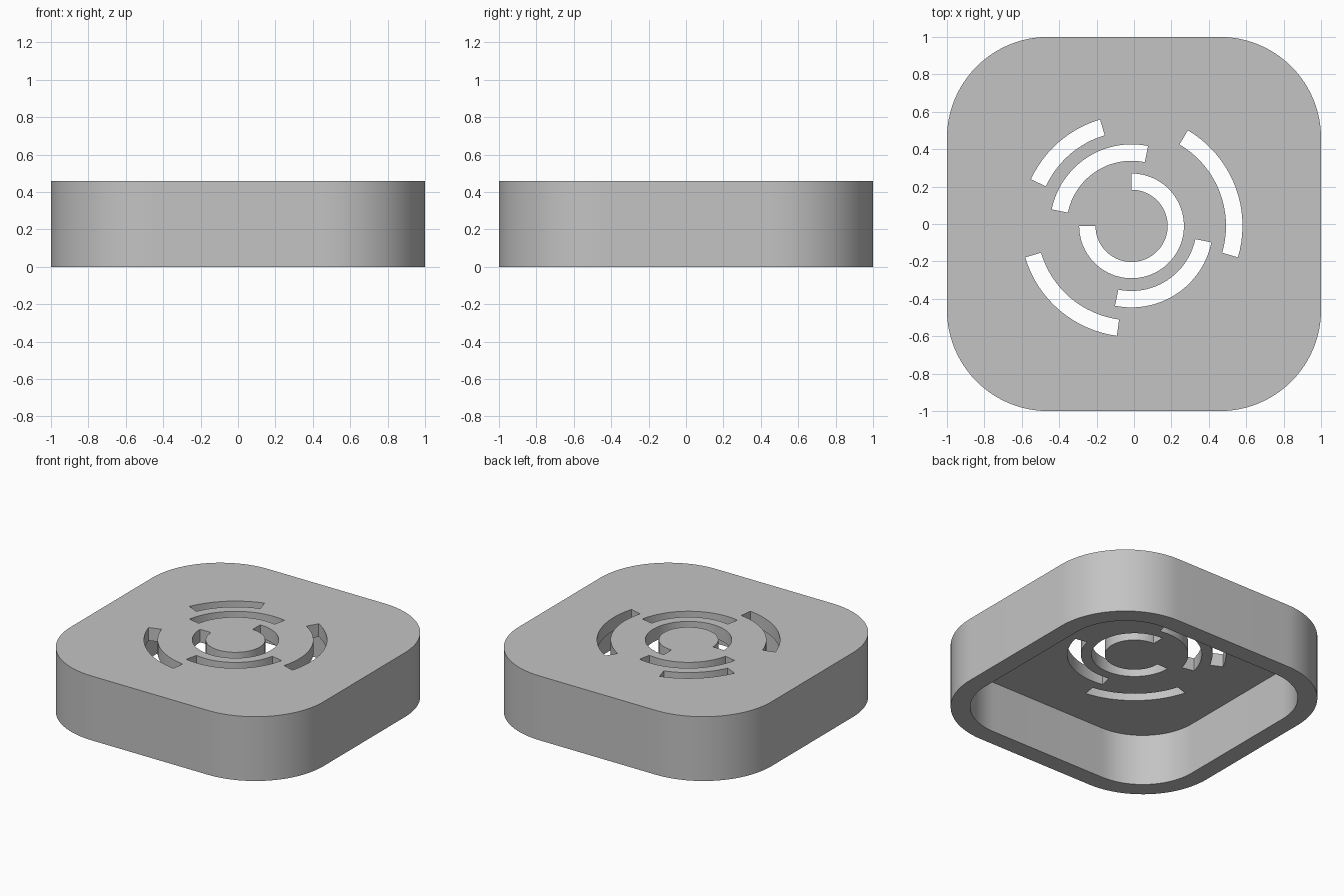
import bpy
import bmesh
from math import cos, sin, pi, radians

default = bpy.data.objects.get("Cube")
if default:
    bpy.data.objects.remove(default, do_unlink=True)

HEIGHT, WALL, TOP = 0.46, 0.127, 0.093
CORNER = 0.54
RING_CENTRE = (-0.013, -0.01)

grey = bpy.data.materials.new("plain grey")
grey.use_nodes = True
colour = (0.55, 0.55, 0.55, 1)
grey.diffuse_color = colour
grey.node_tree.nodes["Principled BSDF"].inputs["Base Color"].default_value = colour


def arc(centre, radius, start, end, steps):
    """Points along an arc, angles in degrees."""
    angles = [radians(start + (end - start) * i / steps) for i in range(steps + 1)]
    return [(centre[0] + radius * cos(a), centre[1] + radius * sin(a)) for a in angles]


def rounded_square(half, radius):
    c = half - radius
    points = []
    for i, (sx, sy) in enumerate([(1, 1), (-1, 1), (-1, -1), (1, -1)]):
        points += arc((sx * c, sy * c), radius, 90 * i, 90 * i + 90, 24)
    return points


def arc_slot(inner, outer, start, end):
    steps = max(12, round((end - start) / 4))
    return (arc(RING_CENTRE, outer, start, end, steps)
            + arc(RING_CENTRE, inner, end, start, steps))


def prism(name, profile, bottom, top):
    """Extrude a counter-clockwise outline between two heights."""
    bm = bmesh.new()
    base = bm.faces.new([bm.verts.new((x, y, bottom)) for x, y in profile])
    result = bmesh.ops.extrude_face_region(bm, geom=[base], use_keep_orig=True)
    for v in result["geom"]:
        if isinstance(v, bmesh.types.BMVert):
            v.co.z = top
    bmesh.ops.recalc_face_normals(bm, faces=bm.faces)
    mesh = bpy.data.meshes.new(name)
    bm.to_mesh(mesh)
    bm.free()
    mesh.materials.append(grey)
    obj = bpy.data.objects.new(name, mesh)
    bpy.context.collection.objects.link(obj)
    return obj


# Rounded square housing
housing = prism("housing", rounded_square(1, CORNER), 0, HEIGHT)

# Hollow underside, then the vent slots: inner radius, outer radius, start, end
cutters = [prism("cavity_cutter", rounded_square(1 - WALL, CORNER - WALL), -0.1, HEIGHT - TOP)]
slots = [
    (0.193, 0.28, 180, 450),
    (0.348, 0.436, 78.3, 168.3),
    (0.348, 0.436, 258.3, 348.3),
    (0.505, 0.593, -16.5, 59.5),
    (0.505, 0.593, 106.5, 155.2),
    (0.505, 0.593, 196.5, 262.4),
]
for slot in slots:
    cutters.append(prism("slot_cutter", arc_slot(*slot), HEIGHT - 2 * TOP, HEIGHT + 0.1))

bpy.ops.object.select_all(action="DESELECT")
bpy.context.view_layer.objects.active = housing
housing.select_set(True)
for cutter in cutters:
    cutter.hide_render = True
    cut = housing.modifiers.new("cut", "BOOLEAN")
    cut.operation = "DIFFERENCE"
    cut.solver = "EXACT"
    cut.object = cutter
    bpy.ops.object.modifier_apply(modifier=cut.name)
    bpy.data.objects.remove(cutter, do_unlink=True)

# Smooth curved walls with crisp rims
bpy.ops.object.shade_smooth_by_angle(angle=pi / 6)
